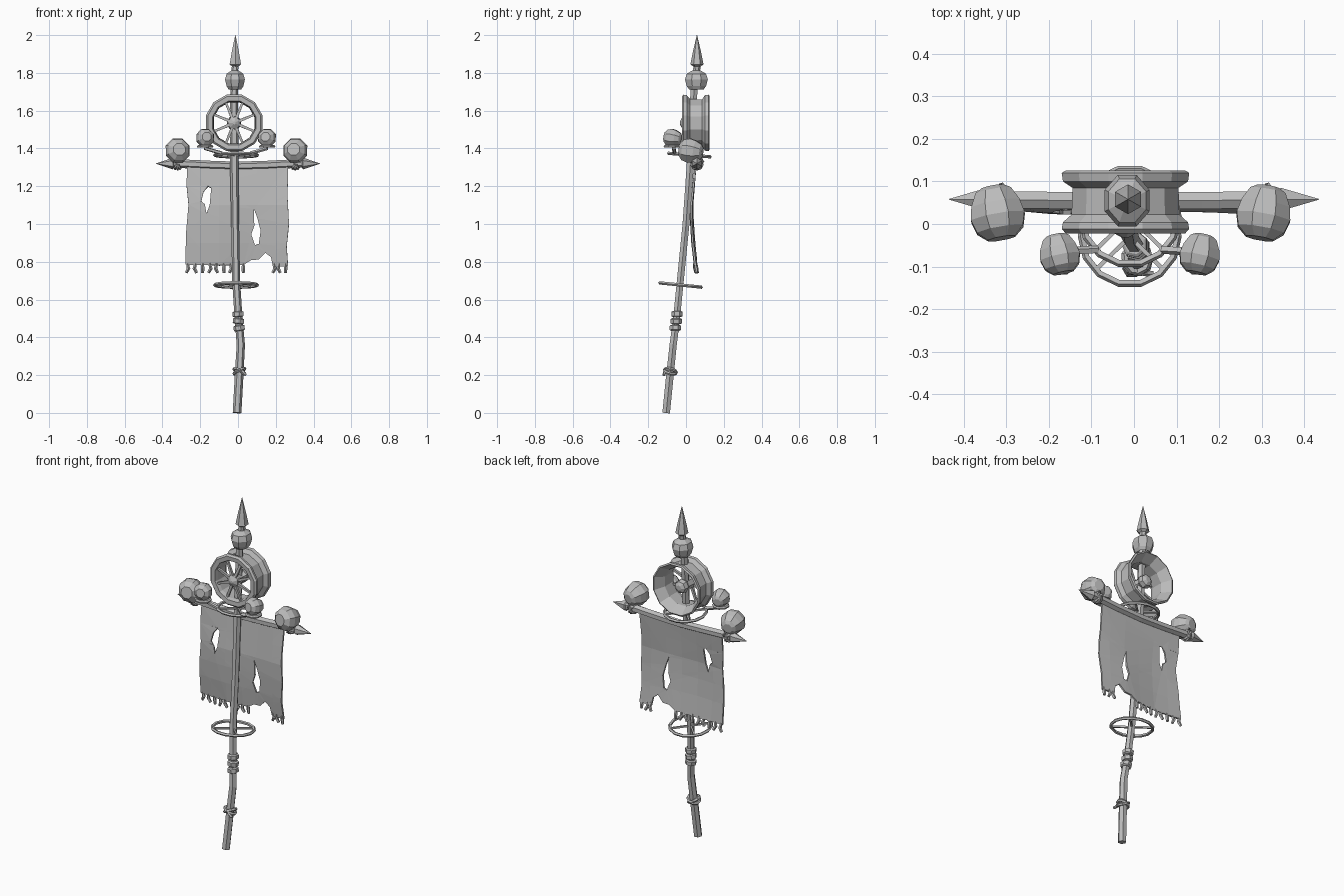
import bpy, bmesh, math
from mathutils import Vector, Matrix

cube = bpy.data.objects.get("Cube")
if cube:
    bpy.data.objects.remove(cube)

GREY = (0.5, 0.5, 0.5, 1.0)
mat = bpy.data.materials.new("plain grey")
mat.use_nodes = True
mat.diffuse_color = GREY
bsdf = next(n for n in mat.node_tree.nodes if n.type == 'BSDF_PRINCIPLED')
bsdf.inputs["Base Color"].default_value = GREY


def finish(name, bm):
    bmesh.ops.recalc_face_normals(bm, faces=bm.faces)
    mesh = bpy.data.meshes.new(name)
    bm.to_mesh(mesh)
    bm.free()
    mesh.materials.append(mat)
    ob = bpy.data.objects.new(name, mesh)
    bpy.context.collection.objects.link(ob)
    return ob


def loft(name, rings, closed=False):
    """Skin a list of point rings; cap the ends unless the loop is closed."""
    bm = bmesh.new()
    loops = [[bm.verts.new(p) for p in ring] for ring in rings]
    pairs = list(zip(loops, loops[1:]))
    if closed:
        pairs.append((loops[-1], loops[0]))
    else:
        bm.faces.new(loops[0])
        bm.faces.new(loops[-1])
    for a, b in pairs:
        for i in range(len(a)):
            j = (i + 1) % len(a)
            bm.faces.new((a[i], a[j], b[j], b[i]))
    return finish(name, bm)


def lathe(name, profile, sides, matrix, closed=False):
    """Spin (radius, height) pairs round the local z axis."""
    rings = []
    for r, h in profile:
        angles = [math.tau * (i + 0.5) / sides for i in range(sides)]
        rings.append([matrix @ Vector((r * math.cos(a), r * math.sin(a), h)) for a in angles])
    return loft(name, rings, closed)


def tube(name, path, radius, sides=6, closed=False):
    """Sweep a polygon along a path."""
    pts = [Vector(p) for p in path]
    n = len(pts)
    radii = radius if isinstance(radius, list) else [radius] * n
    steep = abs((pts[1] - pts[0]).normalized().z) > 0.7
    ref = Vector((1, 0, 0)) if steep else Vector((0, 0, 1))
    rings = []
    for k, p in enumerate(pts):
        if closed:
            t = pts[(k + 1) % n] - pts[k - 1]
        else:
            t = pts[min(k + 1, n - 1)] - pts[max(k - 1, 0)]
        t.normalize()
        u = ref.cross(t).normalized()
        v = t.cross(u)
        angles = [math.tau * (i + 0.5) / sides for i in range(sides)]
        rings.append([p + (u * math.cos(a) + v * math.sin(a)) * radii[k] for a in angles])
    return loft(name, rings, closed)


def hoop(name, matrix, radius, thick, segments=14):
    path = [matrix @ Vector((radius * math.cos(math.tau * i / segments),
                             radius * math.sin(math.tau * i / segments), 0))
            for i in range(segments)]
    return tube(name, path, thick, 5, True)


def place(x, y, z, axis='X', degrees=0):
    return Matrix.Translation((x, y, z)) @ Matrix.Rotation(math.radians(degrees), 4, axis)


# Bent pole
POLE = [(-.005, -.105, 0), (.006, -.085, .2), (.015, -.068, .36), (.003, -.05, .5),
        (-.01, -.03, .7), (-.015, 0, 1), (-.02, .022, 1.3), (-.02, .042, 1.7), (-.016, .055, 1.85)]
tube("pole", POLE, [.023, .023, .022, .021, .021, .021, .022, .021, .016])


def pole_at(z):
    for a, b in zip(POLE, POLE[1:]):
        if z <= b[2]:
            return Vector(a).lerp(Vector(b), (z - a[2]) / (b[2] - a[2]))


# Spear tip and the rounded head below it
lathe("spear_tip", [(.016, 1.81), (.02, 1.835), (.035, 1.845), (.022, 1.91), (.001, 2.0)],
      6, place(-.014, .058, 0))
lathe("top_head", [(.02, 1.74), (.036, 1.712), (.048, 1.73), (.057, 1.765), (.048, 1.795), (.022, 1.812)],
      8, place(-.016, .055, 0) @ Matrix.Diagonal((1, 1.15, 1, 1)))

# Grip wraps and crossed rope knot
for i in range(3):
    z = .45 + i * .037
    p = pole_at(z)
    lathe("grip_wrap", [(.024, -.016), (.031, -.012), (.031, .01), (.024, .014)], 7,
          place(*p, 'Y', (-8, 6, -4)[i]))
p = pole_at(.22)
for tilt in (-25, 25):
    hoop("rope_knot", place(*p, 'Y', tilt) @ Matrix.Rotation(math.radians(-12), 4, 'X'), .032, .009, 9)
tube("rope_end", [p + Vector((.01, -.03, .0)), p + Vector((.035, -.034, -.02))], .008, 5)

# Spoked hoops around the pole
for name, z, y, tilt in (("lower_hoop", .677, -.029, -6), ("upper_hoop", 1.365, .018, -5)):
    m = place(-.01, y, z, 'X', tilt)
    hoop(name, m, .113, .009)
    for k in range(2):
        d = Vector((math.cos(math.pi * (.25 + k / 2)), math.sin(math.pi * (.25 + k / 2)), 0)) * .11
        tube(name + "_spoke", [m @ d, m @ -d], .007, 4)

# Drum wheel
WHEEL = place(-.02, 0, 1.535, 'X', -90)
lathe("wheel_drum", [(.12, -.02), (.145, -.022), (.155, -.012), (.152, .004), (.131, .022), (.129, .085),
                     (.152, .1), (.155, .12), (.146, .125), (.112, .07), (.114, .0)], 12, WHEEL, True)
for k in range(8):
    a = math.tau * (k + .5) / 8
    d = Vector((math.cos(a), math.sin(a), 0))
    tube("wheel_spoke", [WHEEL @ (d * .025 + Vector((0, 0, -.01))), WHEEL @ (d * .122 + Vector((0, 0, -.005)))],
         [.011, .008], 4)
lathe("wheel_hub", [(.008, -.032), (.034, -.018), (.036, .0), (.03, .04), (.04, .06), (.034, .085), (.015, .095)],
      7, WHEEL)

# Crossbar with pointed ends
tube("crossbar", [(-.36, .058, 1.322), (-.15, .055, 1.312), (0, .055, 1.307), (.16, .055, 1.312),
                  (.35, .058, 1.322)], .023)
for s in (-1, 1):
    tube("bar_point", [(s * .335, .058, 1.32), (s * .345, .058, 1.32), (s * .434, .058, 1.32)],
         [.018, .031, .001])

# Hanging rounded heads, large on the bar and small on the hoop
HEAD = [(.5, -.8), (.86, -.5), (1, -.05), (.9, .4), (.66, .85), (.4, 1)]
for name, x, y, z, r, yaw in (("large_head_right", -.32, .02, 1.388, .069, 10),
                              ("large_head_left", .304, .02, 1.388, .069, -10),
                              ("small_head_right", -.174, -.075, 1.456, .051, 12),
                              ("small_head_left", .154, -.075, 1.456, .051, -12)):
    m = place(x, y, z, 'Z', yaw) @ Matrix.Rotation(math.radians(-98), 4, 'X')
    lathe(name, [(a * r, b * r) for a, b in HEAD], 8, m)
    if r > .06:
        # Rope tie round the bar
        for tilt in (-28, 0, 28):
            hoop("bar_tie", place(x, .058, 1.318, 'Y', 90 + tilt), .028, .008, 9)
        tube("tie_loop", [(x, .058, 1.31), (x + .01, .09, 1.33), (x, .07, 1.37)], .008, 5)
    else:
        side = 1 if x > 0 else -1
        tube("head_bracket", [(side * .075 - .01, -.06, 1.375), (x, y + .01, 1.4), (x, y + .01, 1.44)],
             .01, 5)
        lathe("head_plate", [(.045, -.008), (.047, 0), (.04, .006)], 8, place(x, y, 1.412))


# Torn banner
def drape(x, z):
    low = max(0, (1.1 - z) / .36)
    return .03 + .028 * low ** 2 + .1 * max(0, z - 1.1) + .006 * math.sin(x * 14) * min(1, (1.3 - z) * 3)


OUTLINE = [(-.27, 1.31), (-.272, 1.2), (-.262, 1.1), (-.275, .95), (-.278, .785), (-.1, .782), (.03, .785),
           (.07, .81), (.11, .812), (.145, .848), (.175, .825), (.185, .775), (.265, .775), (.258, .88),
           (.27, 1.0), (.262, 1.15), (.266, 1.31)]
HOLES = [[(-.158, 1.2), (-.182, 1.17), (-.195, 1.12), (-.175, 1.1), (-.167, 1.055), (-.15, 1.1), (-.142, 1.19)],
         [(.085, 1.08), (.103, 1.03), (.12, .965), (.11, .895), (.09, .888), (.07, .945), (.086, .99)]]
bm = bmesh.new()
for loop in [OUTLINE] + HOLES:
    vs = [bm.verts.new((x, 0, z)) for x, z in loop]
    for i, v in enumerate(vs):
        bm.edges.new((v, vs[(i + 1) % len(vs)]))
bmesh.ops.triangle_fill(bm, use_beauty=True, use_dissolve=False, edges=bm.edges[:], normal=(0, -1, 0))
cuts = [((0, 0, z), (0, 0, 1)) for z in (.9, 1.0, 1.1, 1.2)]
cuts += [((x, 0, 0), (1, 0, 0)) for x in (-.2, -.1, 0, .1, .2)]
for co, no in cuts:
    bmesh.ops.bisect_plane(bm, geom=bm.verts[:] + bm.edges[:] + bm.faces[:], plane_co=co, plane_no=no)
for v in bm.verts:
    v.co.y = drape(v.co.x, v.co.z)
banner = finish("banner", bm)
solid = banner.modifiers.new("thickness", 'SOLIDIFY')
solid.thickness = .01
solid.offset = 0

# Fringe tassels
for i, x in enumerate((-.268, -.225, -.187, -.15, -.113, -.075, -.04, -.005, .028, .19, .218, .252)):
    lean = (.006, -.006, .0)[i % 3]
    tube("tassel", [(x, drape(x, .79), .792), (x + lean, drape(x, .765), .765),
                    (x - lean, drape(x, .74), .742)], [.007, .01, .008], 5)
